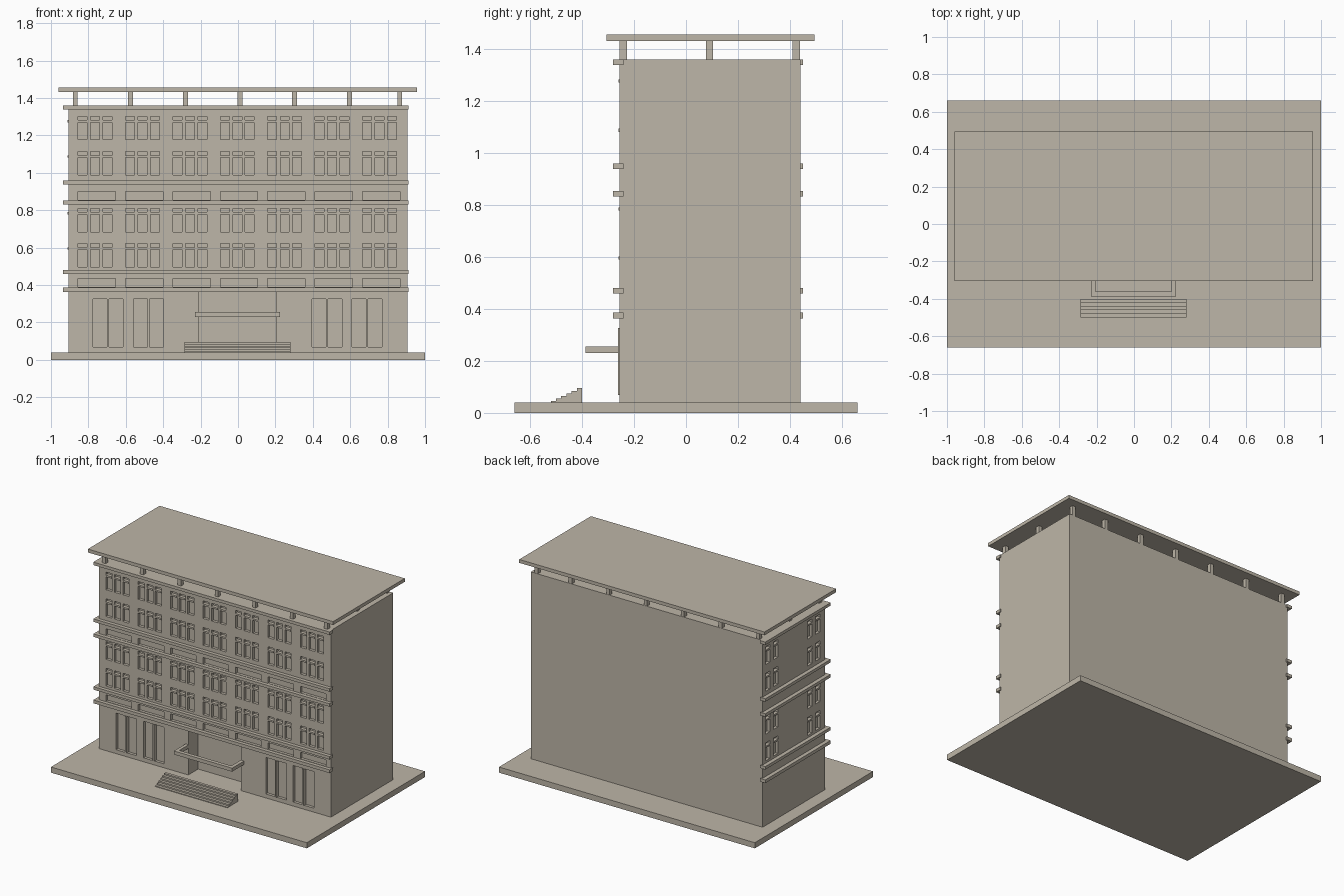
import bpy, bmesh
from mathutils import Vector

if "Cube" in bpy.data.objects:
    bpy.data.objects.remove(bpy.data.objects["Cube"])

stone = bpy.data.materials.new("warm_grey_stone")
stone.diffuse_color = (0.515, 0.468, 0.392, 1)
stone.use_nodes = True
stone.node_tree.nodes["Principled BSDF"].inputs["Base Color"].default_value = stone.diffuse_color


def boxes(name, spans):
    """One object made of boxes, each given as (x0, x1, y0, y1, z0, z1)."""
    bm = bmesh.new()
    for x0, x1, y0, y1, z0, z1 in spans:
        verts = bmesh.ops.create_cube(bm, size=1)["verts"]
        for v in verts:
            v.co = Vector((x0 + (v.co.x + 0.5) * (x1 - x0),
                           y0 + (v.co.y + 0.5) * (y1 - y0),
                           z0 + (v.co.z + 0.5) * (z1 - z0)))
    mesh = bpy.data.meshes.new(name)
    bm.to_mesh(mesh)
    bm.free()
    mesh.materials.append(stone)
    ob = bpy.data.objects.new(name, mesh)
    bpy.context.collection.objects.link(ob)
    return ob


FRONT, BACK, LEFT, RIGHT = -0.255, 0.44, -0.907, 0.905
DEPTH = 0.02

# Ground slab, main block and roof deck
boxes("ground_slab", [(-1, 1, -0.66, 0.66, 0, 0.04)])
body = boxes("main_block", [(LEFT, RIGHT, FRONT, BACK, 0.04, 1.34)])
boxes("roof_deck", [(LEFT, RIGHT, FRONT, BACK, 1.34, 1.36)])

holes, bars = [], []

# Upper windows: seven groups of three on four floors, each with a transom bar
floors = [0.497, 0.685, 0.988, 1.177]
bays = [-0.855 + 0.2535 * i for i in range(7)]
for z in floors:
    for bay in bays:
        for dx in (0, 0.067, 0.133):
            x = bay + dx
            holes.append((x, x + 0.048, FRONT - 0.05, FRONT + DEPTH, z, z + 0.125))
            bars.append((x, x + 0.048, FRONT - 0.004, FRONT + DEPTH, z + 0.093, z + 0.105))
    # Pairs of windows near the ends of the left side
    for y in (-0.20, -0.11, 0.27, 0.36):
        holes.append((LEFT - 0.05, LEFT + DEPTH, y, y + 0.05, z, z + 0.125))
        bars.append((LEFT - 0.004, LEFT + DEPTH, y, y + 0.05, z + 0.093, z + 0.105))

# Long sunken panels between the string courses
for z in (0.389, 0.855):
    for bay in bays:
        holes.append((bay, bay + 0.2, FRONT - 0.05, FRONT + DEPTH, z, z + 0.046))

# Tall ground floor windows in pairs, with a proud mullion between
mullions = []
for x in (-0.775, -0.56, 0.396, 0.61):
    for dx in (0, 0.086):
        holes.append((x + dx, x + dx + 0.075, FRONT - 0.05, FRONT + DEPTH, 0.068, 0.326))
    mullions.append((x + 0.075, x + 0.086, FRONT - 0.007, FRONT + 0.005, 0.068, 0.326))

# Entrance recess
holes.append((-0.21, 0.203, FRONT - 0.05, FRONT + 0.11, 0.0, 0.365))

cutter = boxes("opening_cutter", holes)
cutter.hide_render = True
cutter.hide_set(True)
mod = body.modifiers.new("openings", "BOOLEAN")
mod.operation = "DIFFERENCE"
mod.solver = "EXACT"
mod.object = cutter

boxes("window_transoms", bars)
boxes("window_mullions", mullions)

# String courses wrapping the front and the left side
courses = []
for z0, z1 in ((0.363, 0.386), (0.459, 0.48), (0.832, 0.853), (0.938, 0.959), (1.339, 1.36)):
    courses.append((-0.935, 0.912, -0.28, -0.24, z0, z1))
    courses.append((-0.935, -0.895, -0.24, 0.45, z0, z1))
boxes("string_courses", courses)

# Roof slab on short posts
posts = []
post_x = (-0.87, -0.575, -0.28, 0.01, 0.303, 0.597, 0.865)
for i, x in enumerate(post_x):
    for y in (-0.241, 0.09, 0.424):
        if y != 0.09 or i in (0, 6):
            posts.append((x - 0.013, x + 0.013, y - 0.014, y + 0.014, 1.36, 1.432))
boxes("roof_posts", posts)
boxes("roof_slab", [(-0.96, 0.957, -0.305, 0.495, 1.431, 1.455)])

# Entrance canopy: an open frame of two arms and a front beam
boxes("entrance_canopy", [(-0.23, -0.207, -0.36, FRONT, 0.23, 0.255),
                          (0.2, 0.225, -0.36, FRONT, 0.23, 0.255),
                          (-0.23, 0.225, -0.387, -0.36, 0.23, 0.255)])

# Entrance steps
boxes("entrance_steps", [(-0.285, 0.28, -0.52 + 0.02 * i, -0.5 + 0.02 * i, 0.04, 0.045 + 0.01 * i)
                         for i in range(6)])
